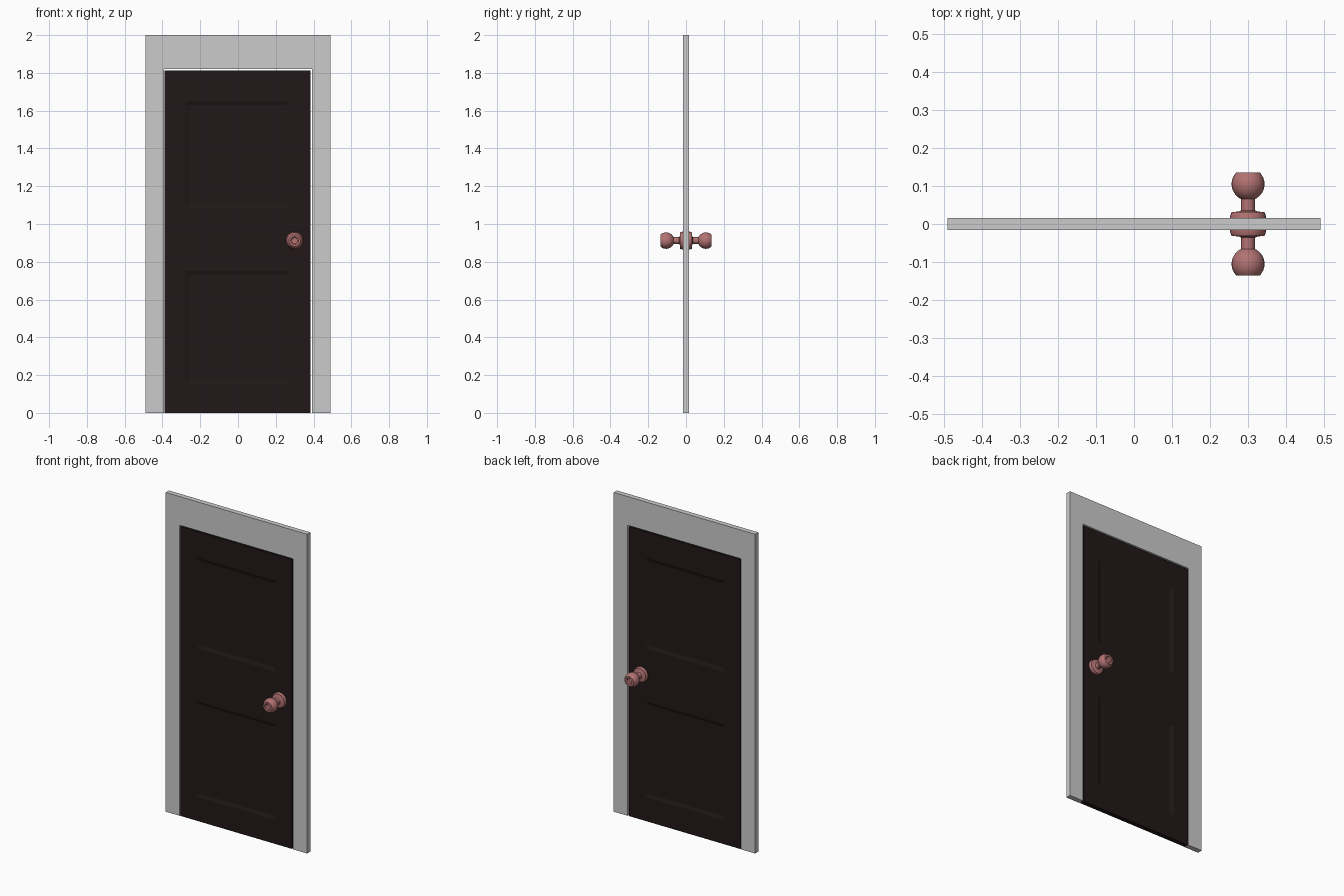
import bpy, bmesh, math
from mathutils import Matrix, Vector

if "Cube" in bpy.data.objects:
    bpy.data.objects.remove(bpy.data.objects["Cube"])


def material(name, color):
    m = bpy.data.materials.new(name)
    m.diffuse_color = (*color, 1)
    m.use_nodes = True
    m.node_tree.nodes["Principled BSDF"].inputs["Base Color"].default_value = m.diffuse_color
    return m


def add_object(name, bm, mat=None):
    bmesh.ops.recalc_face_normals(bm, faces=bm.faces)
    me = bpy.data.meshes.new(name)
    bm.to_mesh(me)
    bm.free()
    ob = bpy.data.objects.new(name, me)
    bpy.context.collection.objects.link(ob)
    if mat:
        me.materials.append(mat)
    return ob


wood = material("dark_wood", (0.016, 0.009, 0.009))
metal = material("knob_metal", (0.45, 0.17, 0.17))

# Door frame: an arch profile extruded through the wall thickness
W, IN, TOP, HEAD, T = 0.49, 0.393, 2.0, 1.82, 0.016
outline = [(-W, 0), (-IN, 0), (-IN, HEAD), (IN, HEAD), (IN, 0), (W, 0), (W, TOP), (-W, TOP)]
bm = bmesh.new()
face = bm.faces.new([bm.verts.new((x, -T, z)) for x, z in outline])
ext = bmesh.ops.extrude_face_region(bm, geom=[face], use_keep_orig=True)
bmesh.ops.translate(bm, verts=[v for v in ext["geom"] if isinstance(v, bmesh.types.BMVert)],
                    vec=(0, 2 * T, 0))
add_object("door_frame", bm)

# Door leaf: gridded slab with two recessed panels on each face
D = 0.0145
xs = [-0.388, -0.28, 0.275, 0.384]
zs = [0.0, 0.15, 0.75, 1.08, 1.65, 1.812]
bm = bmesh.new()
grid = {(i, j): bm.verts.new((x, -D, z)) for i, x in enumerate(xs) for j, z in enumerate(zs)}
for i in range(len(xs) - 1):
    for j in range(len(zs) - 1):
        bm.faces.new([grid[i, j], grid[i + 1, j], grid[i + 1, j + 1], grid[i, j + 1]])
ext = bmesh.ops.extrude_face_region(bm, geom=bm.faces[:], use_keep_orig=True)
bmesh.ops.translate(bm, verts=[v for v in ext["geom"] if isinstance(v, bmesh.types.BMVert)],
                    vec=(0, 2 * D, 0))
bmesh.ops.recalc_face_normals(bm, faces=bm.faces)
panels = []
for f in bm.faces:
    c = f.calc_center_median()
    if abs(f.normal.y) > 0.9 and abs(c.x) < 0.1 and (0.15 < c.z < 0.75 or 1.08 < c.z < 1.65):
        panels.append(f)
bmesh.ops.inset_individual(bm, faces=panels, thickness=0.03, depth=-0.008)
add_object("door_leaf", bm, wood)


# Knobs: lathed profile (radius, distance from door centre), one per side
R, C = 0.0434, 0.105
profile = [(0.047, 0.012), (0.047, 0.022), (0.043, 0.031), (0.024, 0.033), (0.018, 0.036)]
start, end = math.asin(0.018 / R), math.pi - math.asin(0.031 / R)
for k in range(11):
    a = start + (end - start) * k / 10
    profile.append((R * math.sin(a), C - R * math.cos(a)))
profile += [(0.021, 0.1355), (0.016, 0.131), (0.0, 0.129)]

for name, side in (("front_knob", -1), ("back_knob", 1)):
    bm = bmesh.new()
    vs = [bm.verts.new((r, side * d, 0)) for r, d in profile]
    es = [bm.edges.new(p) for p in zip(vs, vs[1:])]
    bmesh.ops.spin(bm, geom=vs + es, cent=(0, 0, 0), axis=(0, 1, 0),
                   angle=math.tau, steps=24, use_merge=True)
    bmesh.ops.remove_doubles(bm, verts=bm.verts, dist=1e-5)
    bmesh.ops.holes_fill(bm, edges=[e for e in bm.edges if e.is_boundary], sides=0)
    bmesh.ops.translate(bm, verts=bm.verts, vec=(0.3, 0, 0.912))
    ob = add_object(name, bm, metal)
    bpy.ops.object.select_all(action="DESELECT")
    ob.select_set(True)
    bpy.context.view_layer.objects.active = ob
    bpy.ops.object.shade_smooth_by_angle(angle=math.radians(30))
